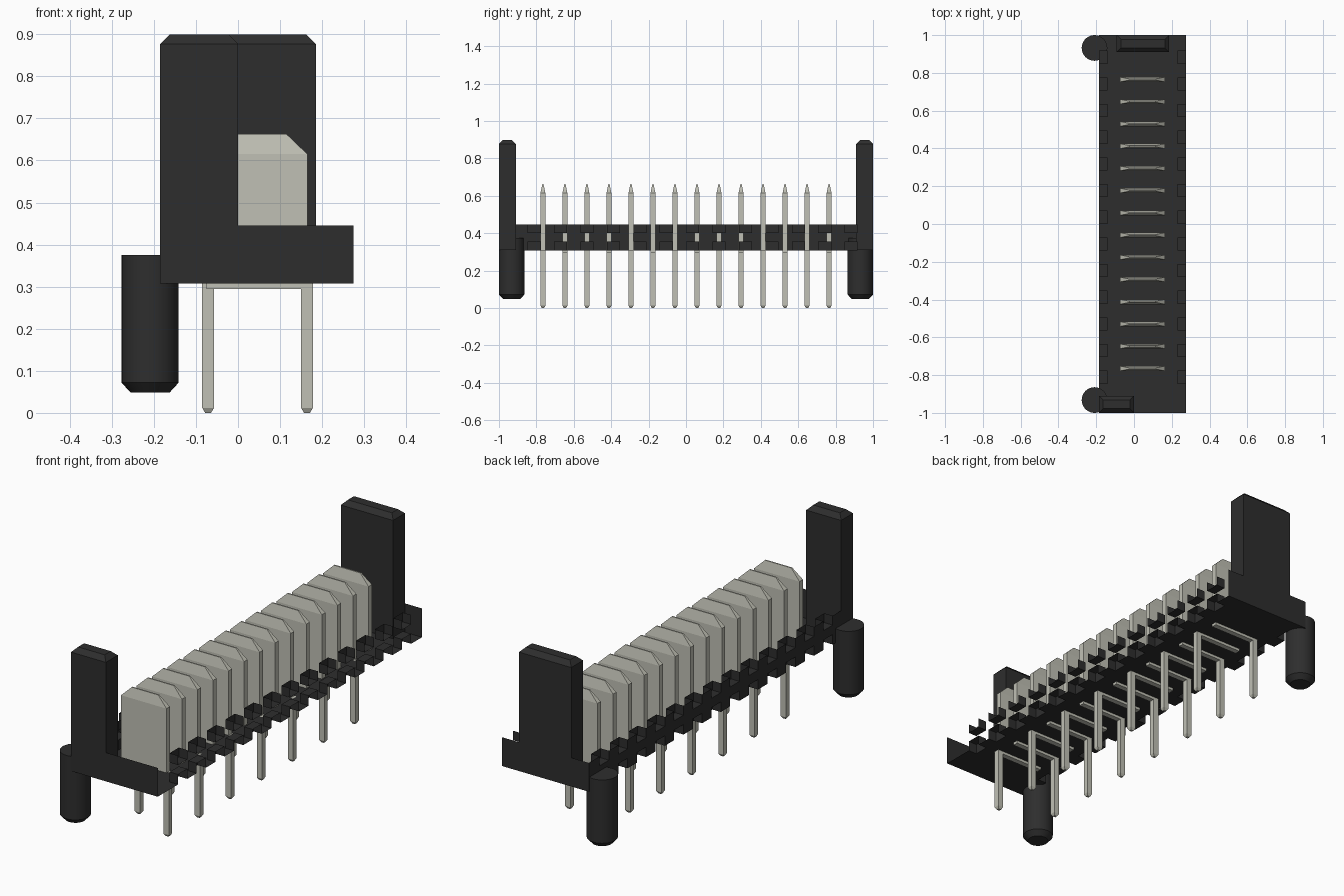
import bpy, bmesh, math

cube = bpy.data.objects.get("Cube")
if cube:
    bpy.data.objects.remove(cube, do_unlink=True)


def material(name, rgb):
    m = bpy.data.materials.new(name)
    m.use_nodes = True
    m.diffuse_color = (*rgb, 1)
    m.node_tree.nodes["Principled BSDF"].inputs["Base Color"].default_value = (*rgb, 1)
    return m


BLACK = material("black plastic", (0.027, 0.027, 0.027))
METAL = material("tin metal", (0.53, 0.53, 0.46))


def finish(bm, name, mat, recalc=True):
    if recalc:
        bmesh.ops.recalc_face_normals(bm, faces=bm.faces)
    me = bpy.data.meshes.new(name)
    bm.to_mesh(me)
    bm.free()
    me.materials.append(mat)
    ob = bpy.data.objects.new(name, me)
    bpy.context.collection.objects.link(ob)
    return ob


def loft(bm, rings):
    """Stack of rectangles (x0, x1, y0, y1, z) joined into a closed solid."""
    loops = [[bm.verts.new(p) for p in ((a, c, z), (b, c, z), (b, d, z), (a, d, z))]
             for a, b, c, d, z in rings]
    bm.faces.new(loops[0][::-1])
    bm.faces.new(loops[-1])
    for lo, hi in zip(loops, loops[1:]):
        for i in range(4):
            j = (i + 1) % 4
            bm.faces.new((lo[i], lo[j], hi[j], hi[i]))


def sheet(bm, x, y, z):
    """Axis-aligned rectangle: one of x, y, z is a number, the others ranges."""
    if not isinstance(x, tuple):
        pts = [(x, y[0], z[0]), (x, y[1], z[0]), (x, y[1], z[1]), (x, y[0], z[1])]
    elif not isinstance(y, tuple):
        pts = [(x[0], y, z[0]), (x[1], y, z[0]), (x[1], y, z[1]), (x[0], y, z[1])]
    else:
        pts = [(x[0], y[0], z), (x[1], y[0], z), (x[1], y[1], z), (x[0], y[1], z)]
    bm.faces.new([bm.verts.new(p) for p in pts])


# Housing: open-topped tray, open on the left side, with notched long edges
XR, XL, Z0, ZA, ZB, Z1 = -0.185, 0.275, 0.307, 0.355, 0.40, 0.445
D, HW, PITCH = 0.045, 0.035, 0.1412
notches = [0.177 + PITCH * k for k in range(-7, 6)]
bm = bmesh.new()
sheet(bm, (XR + D, XL - D), (-1, 1), Z0)
for y in (-1, 1):
    sheet(bm, (XR, XL), y, (Z0, Z1))
edges = [-1] + [e for n in notches for e in (n - HW, n + HW)] + [1]
for outer, inner in ((XR, XR + D), (XL, XL - D)):
    xs = (min(outer, inner), max(outer, inner))
    # floor under the teeth, and outer wall on the right side only
    for a, b in zip(edges[0::2], edges[1::2]):
        sheet(bm, xs, (a, b), Z0)
        if outer == XR:
            sheet(bm, outer, (a, b), (Z0, Z1))
    # pockets above and below the middle band
    for n in notches:
        ys = (n - HW, n + HW)
        for zs, shelf in (((Z0, ZA), ZA), ((ZB, Z1), ZB)):
            sheet(bm, inner, ys, zs)
            sheet(bm, xs, ys, shelf)
            for y in ys:
                sheet(bm, xs, y, zs)
        if outer == XR:
            sheet(bm, outer, ys, (ZA, ZB))
bmesh.ops.remove_doubles(bm, verts=bm.verts, dist=1e-4)
finish(bm, "housing", BLACK)

# End towers with bevelled tops
C = 0.022
for name, a, b, c, d in (("front_tower", -0.185, 0.0, -1.0, -0.91),
                         ("back_tower", -0.092, 0.185, 0.91, 1.0)):
    bm = bmesh.new()
    loft(bm, [(a, b, c, d, 0.31), (a, b, c, d, 0.877),
              (a + C, b - C, c + C, d - C, 0.899)])
    finish(bm, name, BLACK)

# Locating pegs with tapered ends
for name, y in (("front_peg", -0.932), ("back_peg", 0.932)):
    bm = bmesh.new()
    n, r = 32, 0.068
    loops = []
    for rad, z in ((r - 0.022, 0.048), (r, 0.072), (r, 0.375)):
        loops.append([bm.verts.new((-0.209 + rad * math.cos(2 * math.pi * i / n),
                                    y + rad * math.sin(2 * math.pi * i / n), z))
                      for i in range(n)])
    bm.faces.new(loops[0][::-1])
    bm.faces.new(loops[-1])
    for lo, hi in zip(loops, loops[1:]):
        for i in range(n):
            j = (i + 1) % n
            bm.faces.new((lo[i], lo[j], hi[j], hi[i]))
    ob = finish(bm, name, BLACK)
    bpy.ops.object.select_all(action='DESELECT')
    ob.select_set(True)
    bpy.context.view_layer.objects.active = ob
    bpy.ops.object.shade_smooth_by_angle(angle=math.radians(30))

# Contacts: wedge-topped blades whose legs alternate between two rows
for k in range(14):
    y = -0.765 + k * 1.53 / 13
    t = 0.013
    bm = bmesh.new()
    loft(bm, [(-0.075, 0.165, y - t, y + t, 0.294),
              (-0.075, 0.165, y - t, y + t, 0.615),
              (-0.025, 0.115, y - 0.003, y + 0.003, 0.663)])
    x = 0.164 if k % 2 == 0 else -0.071
    loft(bm, [(x - 0.007, x + 0.007, y - 0.006, y + 0.006, 0.0),
              (x - 0.014, x + 0.014, y - t, y + t, 0.012),
              (x - 0.014, x + 0.014, y - t, y + t, 0.307)])
    finish(bm, f"contact_{k + 1:02d}", METAL)
